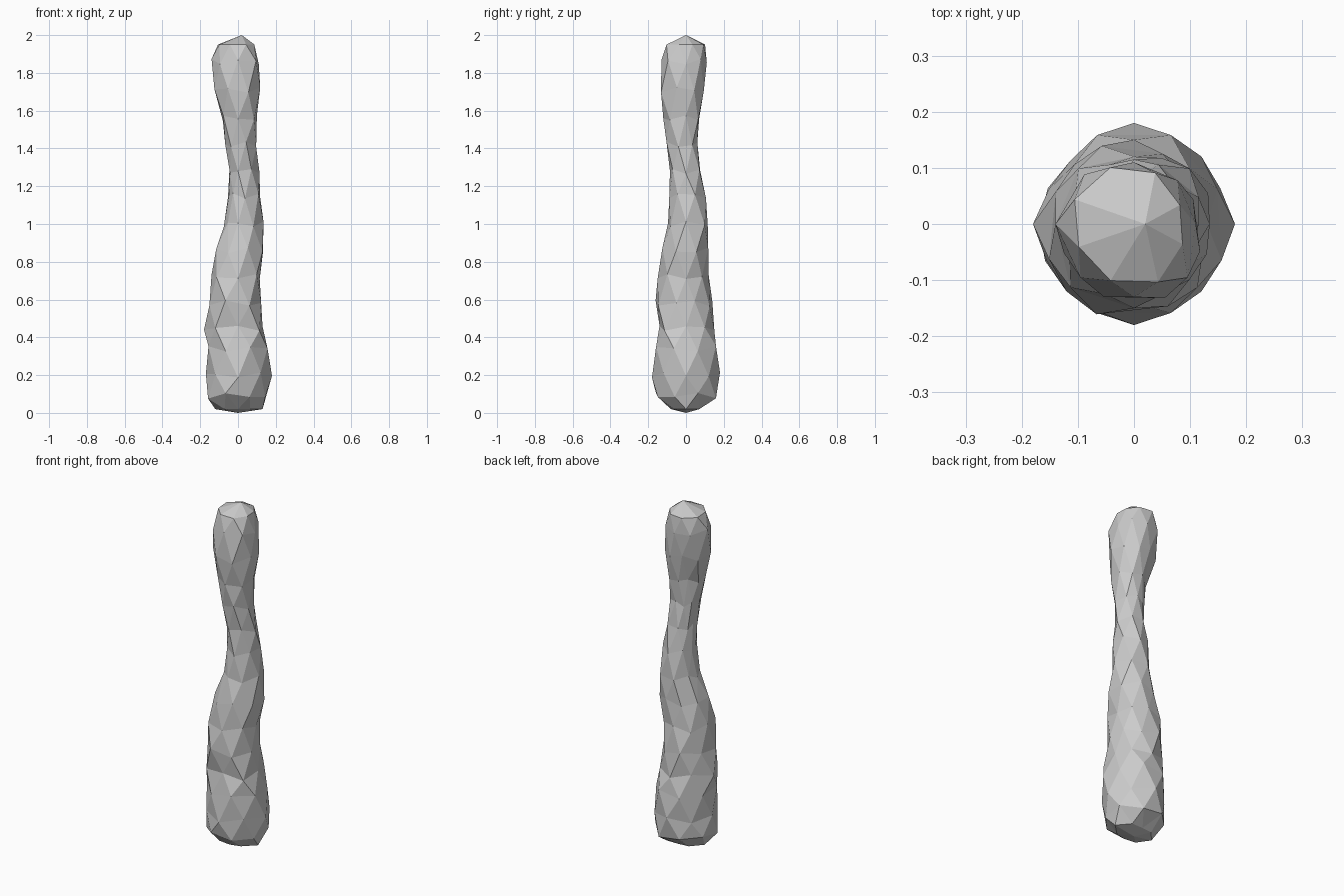
import bpy, bmesh, math

if "Cube" in bpy.data.objects:
    bpy.data.objects.remove(bpy.data.objects["Cube"])

# Lumpy column sections: height, then reach in eight directions
# (E, NE, N, NW, W, SW, S, SE), all in hundredths of a unit
SECTIONS = [
    (2, 13, 10, 7, 9, 12, 10, 8, 9),
    (9, 16, 16, 17, 15, 17, 16, 17, 14),
    (20, 18, 17, 18, 16, 17, 17, 18, 17),
    (34, 15, 16, 17, 16, 15.5, 17, 15.5, 17.5),
    (45, 13, 14, 15, 15, 18, 17, 14, 16),
    (58, 11, 12, 14, 15, 14, 17.5, 16, 14.5),
    (72, 11.5, 12, 12, 14, 14, 16, 15, 14),
    (86, 14, 13.5, 11, 11, 11, 13, 13, 13),
    (100, 13.5, 14, 11.5, 8, 7.5, 7.5, 9.5, 11.5),
    (115, 12, 12, 10, 6, 5, 5, 8, 10.5),
    (28 + 100, 11.5, 10, 7.5, 5, 4.5, 6, 8.5, 10),
    (142, 10, 6.5, 6, 4, 7, 7, 11.5, 10),
    (56 + 100, 10, 9, 7, 6, 8, 11, 12, 12),
    (171, 11, 11, 8.5, 10, 13, 13, 14, 13.5),
    (186, 11, 11, 11, 12.5, 14, 13.5, 13, 13.5),
    (195, 8, 9, 10, 11, 11, 9.5, 11.5, 10),
]
N = 8

bm = bmesh.new()

# Rings of points, every second ring turned half a step for faceted triangles
rings = []
for i, (z, *reach) in enumerate(SECTIONS):
    half = i % 2
    ring = []
    for k in range(N):
        r = reach[k]
        if half:
            r = (reach[k] + reach[(k + 1) % N]) / 2 * 1.04
        a = math.tau * (k + half / 2) / N
        wobble = 0 if i in (0, len(SECTIONS) - 1) else 1.5 * math.sin(2.4 * k + 1.7 * i)
        ring.append(bm.verts.new((r * math.cos(a) / 100, r * math.sin(a) / 100,
                                  (z + wobble) / 100)))
    rings.append(ring)

# Sides
for i in range(len(rings) - 1):
    lo, up = rings[i], rings[i + 1]
    for k in range(N):
        n = (k + 1) % N
        if i % 2 == 0:
            bm.faces.new((lo[k], lo[n], up[k]))
            bm.faces.new((lo[n], up[n], up[k]))
        else:
            bm.faces.new((lo[k], up[n], up[k]))
            bm.faces.new((lo[k], lo[n], up[n]))

# Closed top and bottom
top = bm.verts.new((0.02, 0, 2))
bottom = bm.verts.new((0, 0, 0))
for k in range(N):
    n = (k + 1) % N
    bm.faces.new((rings[-1][k], rings[-1][n], top))
    bm.faces.new((rings[0][n], rings[0][k], bottom))

bmesh.ops.recalc_face_normals(bm, faces=bm.faces)
mesh = bpy.data.meshes.new("rough_column")
bm.to_mesh(mesh)
bm.free()
bpy.context.collection.objects.link(bpy.data.objects.new("rough_column", mesh))
